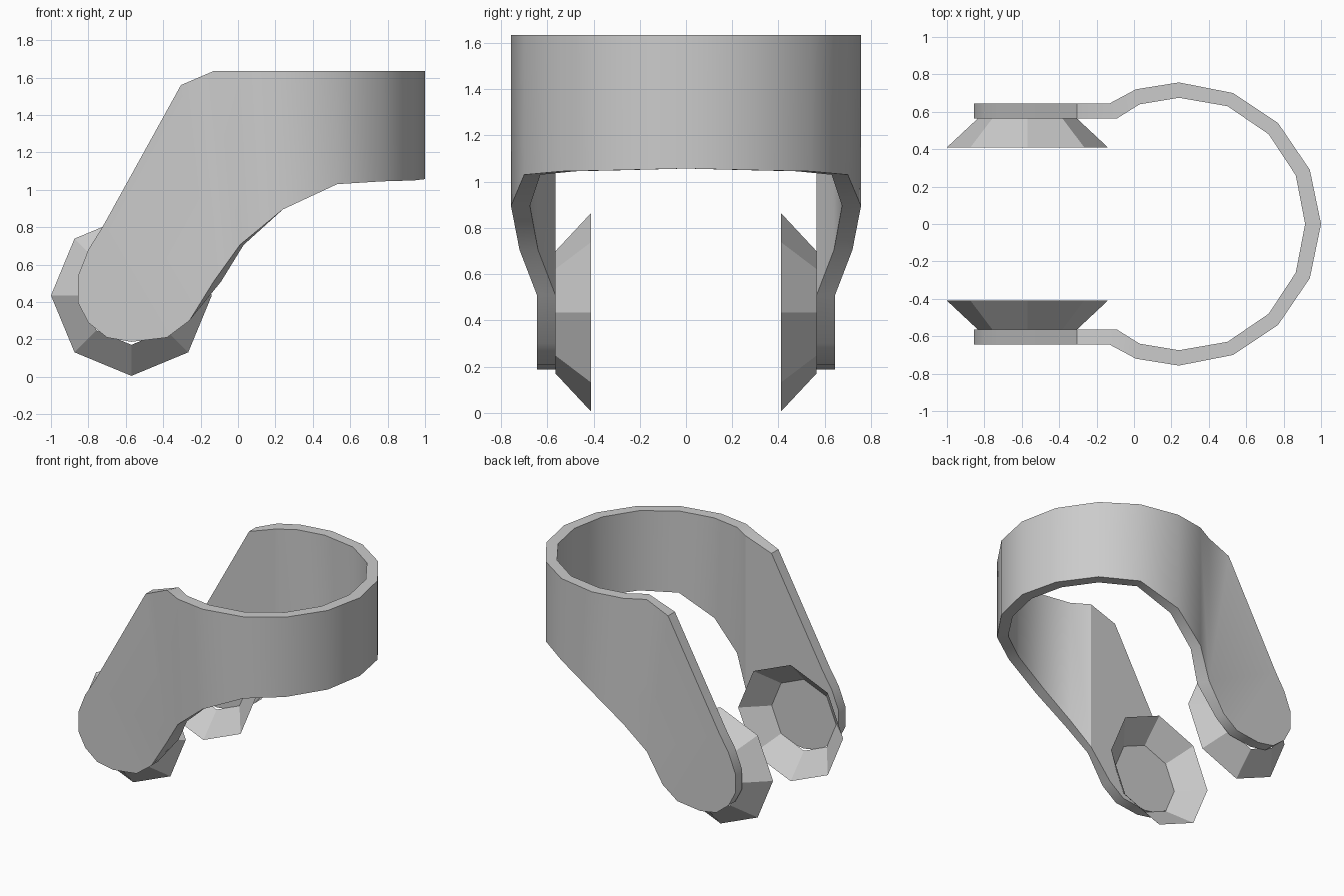
import bpy
import bmesh
import math

cube = bpy.data.objects.get("Cube")
if cube:
    bpy.data.objects.remove(cube, do_unlink=True)

grey = bpy.data.materials.new("plain grey")
grey.use_nodes = True
colour = (0.6, 0.6, 0.6, 1)
grey.diffuse_color = colour
grey.node_tree.nodes["Principled BSDF"].inputs["Base Color"].default_value = colour

TOP = 1.635
ARM_OUT, ARM_IN = 0.645, 0.565

# Half of the band, from the arm joint to the far end: outer x, y, inner x, y, lower z
STATIONS = [
    (-0.13, ARM_OUT, -0.09, ARM_IN, 0.51),
    (0.01, 0.72, 0.03, 0.64, 0.705),
    (0.24, 0.757, 0.24, 0.675, 0.895),
    (0.53, 0.70, 0.50, 0.63, 1.03),
    (0.77, 0.54, 0.72, 0.48, 1.045),
    (0.94, 0.29, 0.865, 0.26, 1.05),
    (1.0, 0.0, 0.915, 0.0, 1.057),
]

# Arm outline (x, z) from the top of the joint round the tip to its bottom
ARM = [(-0.305, 1.56), (-0.725, 0.80), (-0.80, 0.68), (-0.855, 0.54),
       (-0.855, 0.395), (-0.80, 0.29), (-0.70, 0.21), (-0.57, 0.187),
       (-0.38, 0.21), (-0.26, 0.30)]


def finish(bm, name):
    bmesh.ops.recalc_face_normals(bm, faces=bm.faces)
    mesh = bpy.data.meshes.new(name)
    bm.to_mesh(mesh)
    bm.free()
    mesh.materials.append(grey)
    ob = bpy.data.objects.new(name, mesh)
    bpy.context.collection.objects.link(ob)
    return ob


def build_clip():
    bm = bmesh.new()
    full = [(s, 1) for s in STATIONS] + [(s, -1) for s in STATIONS[-2::-1]]
    # Curved band: four corners at each station, bridged to the next
    rings = []
    for (ox, oy, ix, iy, low), side in full:
        rings.append([bm.verts.new(p) for p in (
            (ox, oy * side, low), (ox, oy * side, TOP),
            (ix, iy * side, TOP), (ix, iy * side, low))])
    for a, b in zip(rings, rings[1:]):
        for i in range(4):
            j = (i + 1) % 4
            bm.faces.new((a[i], a[j], b[j], b[i]))
    # Flat arms joined to both ends of the band
    for ring, side in ((rings[0], 1), (rings[-1], -1)):
        outer = [bm.verts.new((x, ARM_OUT * side, z)) for x, z in ARM]
        inner = [bm.verts.new((x, ARM_IN * side, z)) for x, z in ARM]
        outer = [ring[1]] + outer + [ring[0]]
        inner = [ring[2]] + inner + [ring[3]]
        bm.faces.new(outer)
        bm.faces.new(inner)
        for i in range(len(outer) - 1):
            bm.faces.new((outer[i], outer[i + 1], inner[i + 1], inner[i]))
    return finish(bm, "band_with_arms")


def build_cup(name, side):
    # Open eight-sided cup flaring inwards from the arm
    bm = bmesh.new()
    loops = []
    for radius, y in ((0.264, ARM_IN), (0.43, 0.41)):
        loops.append([bm.verts.new((-0.57 + radius * math.cos(k * math.pi / 4),
                                    y * side,
                                    0.435 + radius * math.sin(k * math.pi / 4)))
                      for k in range(8)])
    small, wide = loops
    for k in range(8):
        n = (k + 1) % 8
        bm.faces.new((small[k], small[n], wide[n], wide[k]))
    return finish(bm, name)


clip = build_clip()
build_cup("back_cup", 1)
build_cup("front_cup", -1)

bpy.ops.object.select_all(action="DESELECT")
clip.select_set(True)
bpy.context.view_layer.objects.active = clip
bpy.ops.object.shade_smooth_by_angle(angle=math.radians(30))
